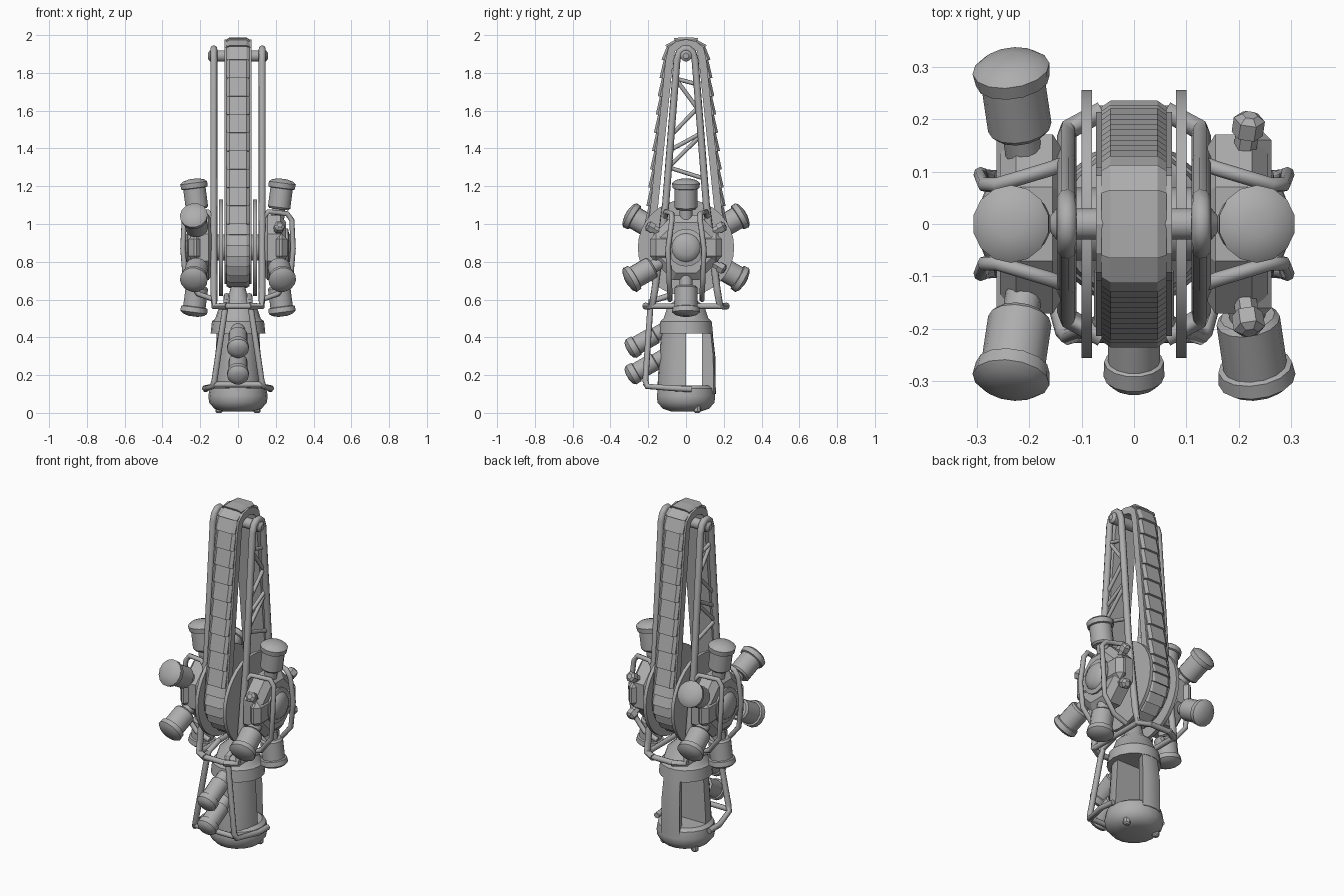
import bpy, bmesh, math
from mathutils import Vector

if "Cube" in bpy.data.objects:
    bpy.data.objects.remove(bpy.data.objects["Cube"])

GREY = bpy.data.materials.new("plain grey")
GREY.diffuse_color = (0.42, 0.42, 0.42, 1)
GREY.use_nodes = True
GREY.node_tree.nodes["Principled BSDF"].inputs["Base Color"].default_value = GREY.diffuse_color
HUB = Vector((0, 0, 0.875))


def finish(name, bm, smooth=35):
    bmesh.ops.recalc_face_normals(bm, faces=bm.faces)
    me = bpy.data.meshes.new(name)
    bm.to_mesh(me)
    bm.free()
    ob = bpy.data.objects.new(name, me)
    bpy.context.collection.objects.link(ob)
    me.materials.append(GREY)
    if smooth:
        bpy.ops.object.select_all(action='DESELECT')
        ob.select_set(True)
        bpy.context.view_layer.objects.active = ob
        bpy.ops.object.shade_smooth_by_angle(angle=math.radians(smooth))
    return ob


def loft(bm, rings, closed=False):
    """Skin equal-length point rings; cap the ends unless the loft closes."""
    vs = [[bm.verts.new(p) for p in r] for r in rings]
    n, m = len(vs[0]), len(vs)
    for i in range(m if closed else m - 1):
        a, b = vs[i], vs[(i + 1) % m]
        for j in range(n):
            k = (j + 1) % n
            bm.faces.new((a[j], a[k], b[k], b[j]))
    if not closed:
        bm.faces.new(vs[0])
        bm.faces.new(vs[-1])


def lathe(name, origin, axis, profile, seg=14, smooth=35, turn=0):
    """Profile is (distance along axis, radius)."""
    q = Vector(axis).to_track_quat('Z', 'Y')
    ring = [turn + 2 * math.pi * j / seg for j in range(seg)]
    bm = bmesh.new()
    loft(bm, [[Vector(origin) + q @ Vector((r * math.cos(a), r * math.sin(a), d)) for a in ring]
              for d, r in profile])
    return finish(name, bm, smooth)


def tube(name, pts, r=0.017, closed=False):
    cu = bpy.data.curves.new(name, 'CURVE')
    cu.dimensions = '3D'
    cu.bevel_depth, cu.bevel_resolution, cu.use_fill_caps = r, 2, True
    sp = cu.splines.new('POLY')
    sp.points.add(len(pts) - 1)
    for p, c in zip(sp.points, pts):
        p.co = (*c, 1)
    sp.use_cyclic_u = closed
    tmp = bpy.data.objects.new(name + "_path", cu)
    bpy.context.collection.objects.link(tmp)
    bpy.context.view_layer.update()
    me = bpy.data.meshes.new_from_object(tmp.evaluated_get(bpy.context.evaluated_depsgraph_get()))
    bpy.data.objects.remove(tmp)
    bm = bmesh.new()
    bm.from_mesh(me)
    me.materials.clear()
    return finish(name, bm, 50)


def box(name, lo, hi):
    bm = bmesh.new()
    loft(bm, [[(x, lo[1], lo[2]), (x, hi[1], lo[2]), (x, hi[1], hi[2]), (x, lo[1], hi[2])]
              for x in (lo[0], hi[0])])
    return finish(name, bm, 0)


# ---- belt loop: rounded nose, straight flanks, round the hub
def belt_path():
    right = [(0.0, 2.0), (0.065, 1.985), (0.112, 1.945), (0.13, 1.87)]
    right += [(0.13 + 0.09 * t / 9, 1.87 - 0.87 * t / 9) for t in range(1, 10)]
    for k in range(1, 9):
        a = math.radians(30 - 120 * k / 8)
        right.append((0.235 * math.cos(a), 0.885 + 0.225 * math.sin(a)))
    return right + [(-y, z) for y, z in reversed(right[1:-1])]


path = [Vector((0, y, z)) for y, z in belt_path()]
N = len(path)
inward = []
for i in range(N):
    t = (path[(i + 1) % N] - path[i - 1]).normalized()
    inward.append(Vector((0, t.z, -t.y)) * -1)
if inward[0].z > 0:
    inward = [-v for v in inward]

bm = bmesh.new()
loft(bm, [[path[i] + inward[i] * d + Vector((x, 0, 0)) for x, d in
           ((-0.072, 0.022), (0.072, 0.022), (0.072, 0.062), (-0.072, 0.062))]
          for i in range(N)], True)
finish("belt_track", bm, 0)

# ---- overlapping belt plates, each lifting toward its lower edge
bm = bmesh.new()
for i in range(N):
    j = (i + 1) % N
    flip = path[j].z > path[i].z
    rings = []
    for k, lift in ((i, flip), (j, not flip)):
        d = 0.0 if lift else 0.012
        rings.append([path[k] + inward[k] * e + Vector((x, 0, 0)) for x, e in
                      ((-0.062, d + 0.012), (-0.045, d), (0.045, d), (0.062, d + 0.012),
                       (0.062, 0.04), (-0.062, 0.04))])
    loft(bm, rings)
finish("belt_plates", bm, 0)

# ---- top and hub axles
lathe("top_axle", (-0.16, 0, 1.89), (1, 0, 0), [(0, 0.015), (0.012, 0.03), (0.308, 0.03), (0.32, 0.015)])
lathe("hub_axle", (-0.16, 0, HUB.z), (1, 0, 0), [(0, 0.07), (0.32, 0.07)])

POD = [(0.14, 0.035), (0.205, 0.035), (0.205, 0.052), (0.215, 0.061), (0.315, 0.061), (0.318, 0.071),
       (0.345, 0.074), (0.358, 0.058), (0.367, 0.025)]

for s, side in ((-1, "left"), (1, "right")):
    # ---- guard disc, drum and dome
    lathe(side + "_disc", (s * 0.08, 0, HUB.z), (s, 0, 0), [(0, 0.255), (0.02, 0.255)], 32)
    lathe(side + "_drum", (s * 0.14, 0, HUB.z), (s, 0, 0),
          [(0, 0.16), (0.015, 0.185), (0.085, 0.185), (0.115, 0.145)], 8, 0, math.pi / 8)
    bar = box(side + "_drum_plate", (s * 0.19, -0.19, 0.80), (s * 0.262, 0.19, 0.95))
    bv = bar.modifiers.new("bevel", 'BEVEL')
    bv.width, bv.segments = 0.03, 1
    lathe(side + "_dome", (s * 0.24, 0, HUB.z), (s, 0, 0),
          [(0, 0.1), (0.025, 0.1), (0.03, 0.076), (0.043, 0.066), (0.053, 0.04), (0.057, 0.01)], 16)

    # ---- radial pods, with short stubs where a pod is absent
    for deg in range(0, 360, 60):
        a = math.radians(deg)
        d = Vector((s * 0.13, math.sin(a), math.cos(a))).normalized()
        o = HUB + Vector((s * 0.19, 0, 0))
        if s < 0 or deg in (0, 180, 240):
            lathe(f"{side}_pod_{deg}", o, d, POD)
        else:
            lathe(f"{side}_stub_{deg}", o, d, [(0.14, 0.022), (0.2, 0.022), (0.2, 0.03), (0.232, 0.03), (0.242, 0.015)], 6, 0)

    # ---- pipe cage over the drum
    for t in (-1, 1):
        tube(side + "_cage_pipe", [(s * x, t * y, z) for x, y, z in
             ((0.12, 0.12, 1.02), (0.16, 0.105, 1.065), (0.26, 0.075, 1.055), (0.285, 0.075, 1.02),
              (0.292, 0.095, 0.87), (0.28, 0.09, 0.72), (0.21, 0.085, 0.63), (0.125, 0.085, 0.6))], 0.014)

    # ---- long rail with arched top and chamfered feet
    half = [(s * x, y, z) for x, y, z in ((0.06, 0.215, 0.565), (0.125, 0.18, 0.565), (0.128, 0.165, 0.65),
            (0.128, 0.108, 1.1), (0.128, 0.048, 1.87), (0.128, 0.035, 1.91), (0.128, 0.013, 1.928))]
    tube(side + "_rail", half + [(x, -y, z) for x, y, z in reversed(half)], 0.019)
    tube(side + "_foot_pipe", [(s * 0.125, -0.18, 0.565), (s * 0.125, 0.18, 0.565)], 0.015)

    # ---- lattice bracing between the rail legs
    for k, (z0, z1) in enumerate(((1.24, 1.3), (1.3, 1.47), (1.48, 1.39), (1.47, 1.62), (1.6, 1.77), (1.77, 1.74))):
        w = lambda z: 0.108 - 0.078 * (z - 1.1)
        e = 1 if k % 2 else -1
        tube(side + "_brace", [(s * 0.122, -e * w(z0), z0), (s * 0.122, e * w(z1), z1)], 0.011)

    # ---- grip guard pipe
    tube(side + "_grip_guard", [(s * x, y, z) for x, y, z in
         ((0.06, -0.09, 0.62), (0.06, -0.185, 0.59), (0.07, -0.19, 0.54), (0.125, -0.215, 0.17),
          (0.135, -0.205, 0.14), (0.175, -0.06, 0.13), (0.17, 0.03, 0.125))], 0.016)
    lathe(side + "_pommel_bolt", (s * 0.1, 0.06, 0), (0, 0, 1), [(0, 0.012), (0.008, 0.02), (0.04, 0.02)], 8)

for t in (-1, 1):
    tube("foot_crossbar", [(-0.07, t * 0.21, 0.565), (0.07, t * 0.21, 0.565)], 0.016)
tube("guard_crossbar", [(-0.125, -0.212, 0.15), (0.125, -0.212, 0.15)], 0.015)

# ---- grip: neck and collar, half-round body, rear bar, pommel
lathe("grip_neck", (0, 0, 0), (0, 0, 1),
      [(0.42, 0.145), (0.485, 0.138), (0.5, 0.12), (0.56, 0.1), (0.6, 0.055), (0.68, 0.035)], 18)
lathe("pommel", (0, 0, 0), (0, 0, 1),
      [(0.008, 0.08), (0.022, 0.125), (0.055, 0.153), (0.09, 0.157), (0.13, 0.15), (0.145, 0.13)], 18)
arc = [math.radians(180 + 15 * k) for k in range(13)]
bm = bmesh.new()
loft(bm, [[(r * 0.85 * math.cos(a), r * math.sin(a), z) for a in arc]
          for z, r in ((0.11, 0.152), (0.2, 0.148), (0.34, 0.138), (0.46, 0.13))])
finish("grip_body", bm)
bm = bmesh.new()
back = [math.radians(68 + 11 * k) for k in range(5)]
loft(bm, [[(r * math.cos(a), r * math.sin(a), z) for a in back] +
          [(0.09 * math.cos(a), 0.09 * math.sin(a), z) for a in reversed(back)]
          for z, r in ((0.1, 0.158), (0.3, 0.155), (0.45, 0.138))])
finish("grip_rear_bar", bm)

# ---- two pods on the front of the grip
for z in (0.45, 0.31):
    lathe("grip_pod", (0, -0.1, z), (0, -0.87, -0.5),
          [(0.0, 0.04), (0.07, 0.04), (0.075, 0.05), (0.185, 0.05), (0.188, 0.057), (0.22, 0.058),
           (0.235, 0.045), (0.242, 0.02)])
